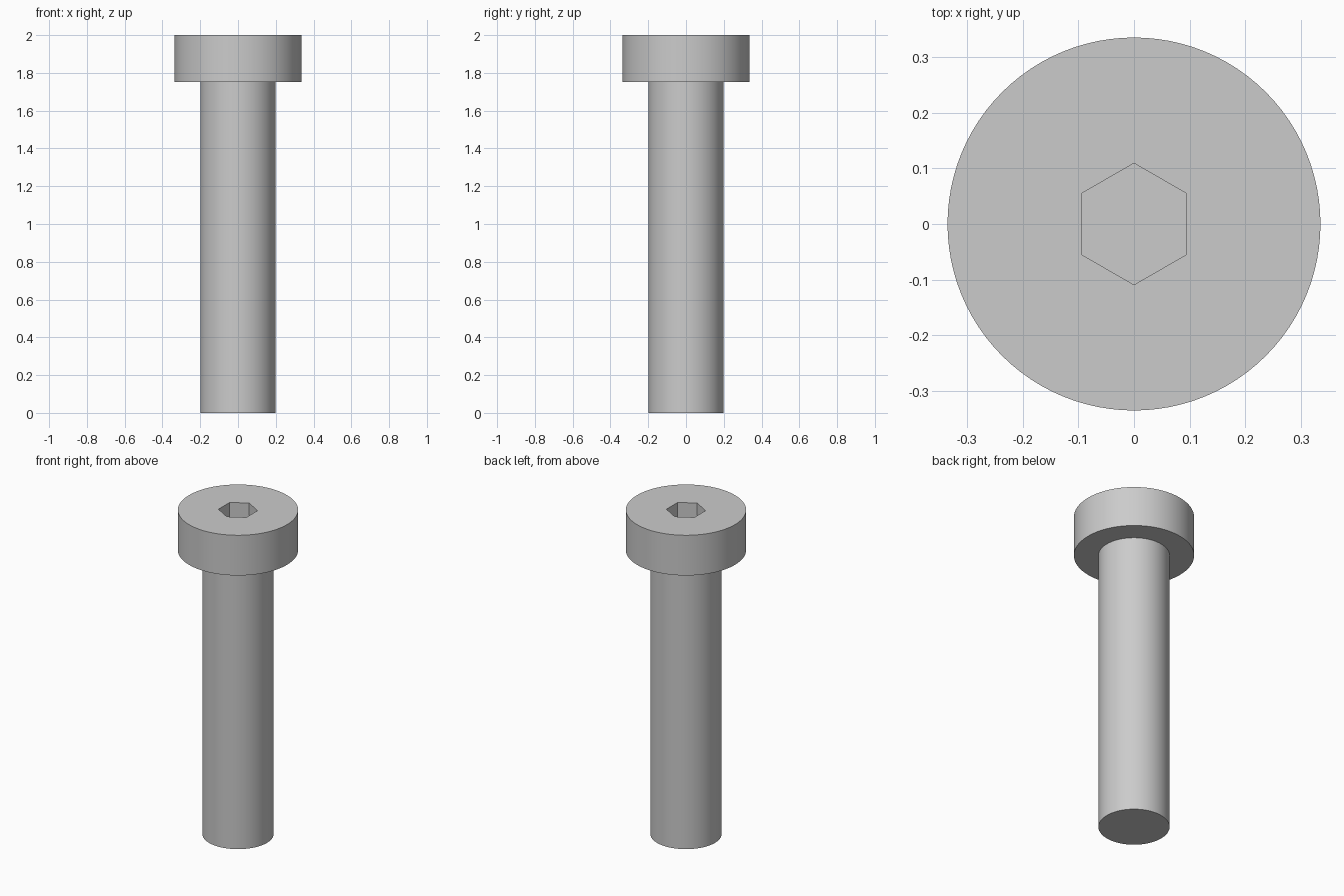
import bpy
import bmesh
import math

old = bpy.data.objects.get("Cube")
if old:
    bpy.data.objects.remove(old)

SEGMENTS = 96
HEAD_R, SHANK_R, HEX_R = 0.336, 0.199, 0.1095
HEAD_Z, TOP_Z, SOCKET_DEPTH = 1.752, 2.0, 0.125

# Plain grey metal
steel = bpy.data.materials.new("grey steel")
steel.use_nodes = True
grey = (0.6, 0.6, 0.6, 1)
steel.diffuse_color = grey
steel.node_tree.nodes["Principled BSDF"].inputs["Base Color"].default_value = grey


def ring(bm, radius, z, count):
    step = math.tau / count
    return [bm.verts.new((radius * math.sin(i * step), -radius * math.cos(i * step), z))
            for i in range(count)]


def turned_solid(name, profile, count):
    """Closed solid through rings of (radius, z), listed bottom to top."""
    bm = bmesh.new()
    rings = [ring(bm, r, z, count) for r, z in profile]
    for low, high in zip(rings, rings[1:]):
        for i in range(count):
            j = (i + 1) % count
            bm.faces.new((low[i], low[j], high[j], high[i]))
    bm.faces.new(rings[0][::-1])
    bm.faces.new(rings[-1])
    bmesh.ops.recalc_face_normals(bm, faces=bm.faces)
    mesh = bpy.data.meshes.new(name)
    bm.to_mesh(mesh)
    bm.free()
    mesh.materials.append(steel)
    obj = bpy.data.objects.new(name, mesh)
    bpy.context.collection.objects.link(obj)
    return obj


# Shank and cylindrical head as one turned body
bolt = turned_solid("bolt_body", [(SHANK_R, 0), (SHANK_R, HEAD_Z),
                                  (HEAD_R, HEAD_Z), (HEAD_R, TOP_Z)], SEGMENTS)

# Hexagonal drive socket, cut into the head with corners on the y axis
cutter = turned_solid("socket_cutter", [(HEX_R, TOP_Z - SOCKET_DEPTH),
                                        (HEX_R, TOP_Z + 0.1)], 6)
cutter.hide_render = True
cut = bolt.modifiers.new("hex_socket", 'BOOLEAN')
cut.operation = 'DIFFERENCE'
cut.solver = 'EXACT'
cut.object = cutter

bpy.ops.object.select_all(action='DESELECT')
bolt.select_set(True)
bpy.context.view_layer.objects.active = bolt
bpy.ops.object.modifier_apply(modifier=cut.name)
bpy.data.objects.remove(cutter)

# Smooth round sides, crisp rims
bpy.ops.object.shade_smooth_by_angle(angle=math.radians(30))
